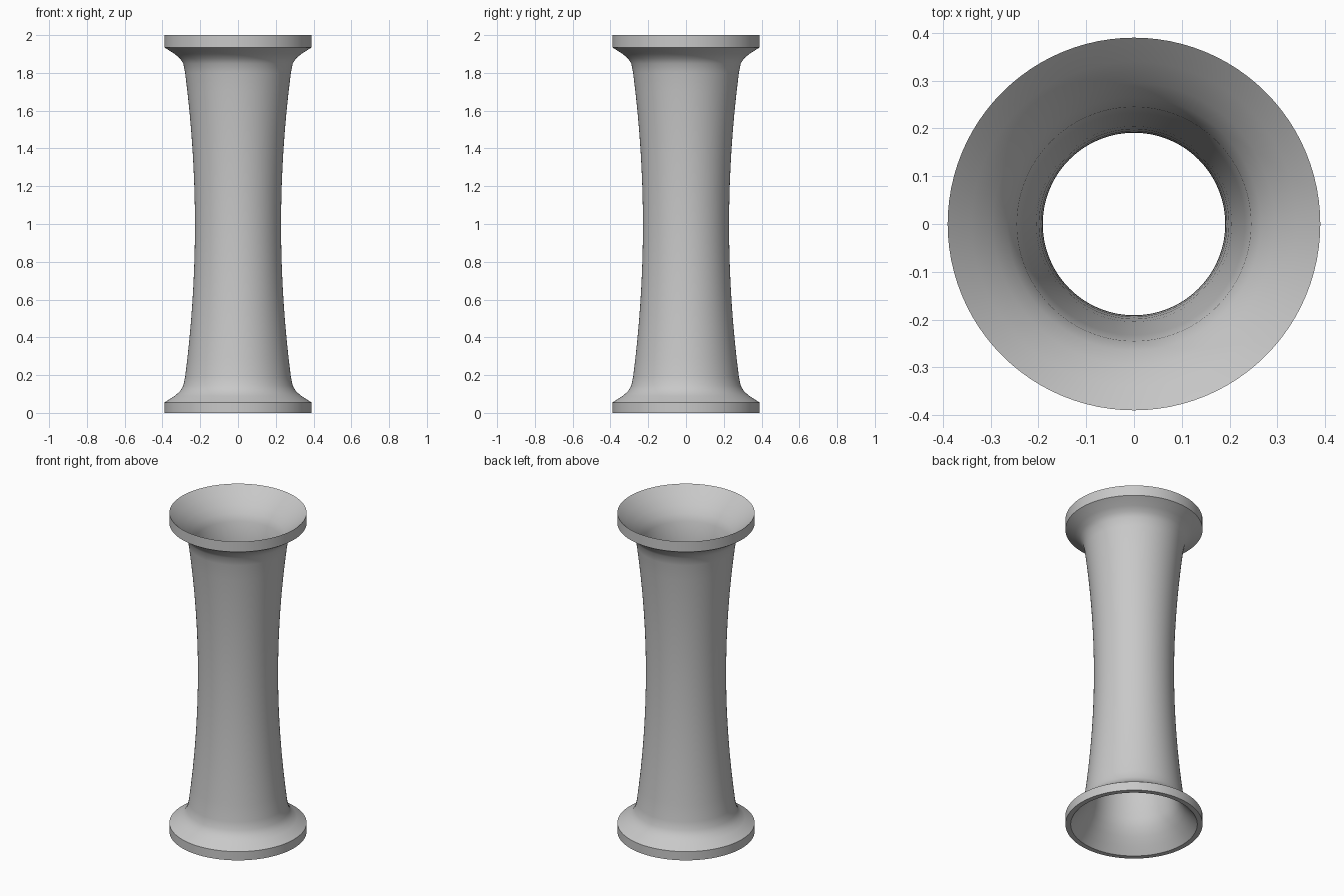
import bpy
import bmesh
import math

SEGMENTS = 96

default = bpy.data.objects.get("Cube")
if default:
    bpy.data.objects.remove(default)

grey = bpy.data.materials.new("plain grey")
grey.use_nodes = True
colour = (0.58, 0.58, 0.58, 1)
grey.diffuse_color = colour
grey.node_tree.nodes["Principled BSDF"].inputs["Base Color"].default_value = colour


def waist(middle, end, low, high, steps=16):
    """Profile of a wall that narrows gently towards mid height."""
    points = []
    for i in range(steps + 1):
        t = 2 * i / steps - 1
        z = low + (high - low) * i / steps
        points.append((middle + (end - middle) * t * t, z))
    return points


def lathe(name, profile):
    """Spin a closed (radius, height) profile around the z axis."""
    bm = bmesh.new()
    rings = []
    for r, z in profile:
        ring = []
        for i in range(SEGMENTS):
            a = math.tau * i / SEGMENTS
            ring.append(bm.verts.new((r * math.cos(a), r * math.sin(a), z)))
        rings.append(ring)
    for k, ring in enumerate(rings):
        other = rings[(k + 1) % len(rings)]
        for i in range(SEGMENTS):
            j = (i + 1) % SEGMENTS
            bm.faces.new((ring[i], ring[j], other[j], other[i]))
    bmesh.ops.recalc_face_normals(bm, faces=bm.faces)
    mesh = bpy.data.meshes.new(name)
    bm.to_mesh(mesh)
    bm.free()
    mesh.materials.append(grey)
    obj = bpy.data.objects.new(name, mesh)
    bpy.context.collection.objects.link(obj)
    bpy.ops.object.select_all(action="DESELECT")
    obj.select_set(True)
    bpy.context.view_layer.objects.active = obj
    bpy.ops.object.shade_smooth_by_angle(angle=math.radians(30))
    return obj


# Outer wall: bottom flange, flare, waisted tube, flare, top flange
bottom_flange = [(0.39, 0), (0.39, 0.055), (0.335, 0.09), (0.308, 0.113), (0.29, 0.143)]
top_flange = [(0.29, 1.85), (0.308, 1.877), (0.335, 1.9), (0.39, 1.935), (0.39, 2)]
outer = bottom_flange + waist(0.228, 0.28, 0.19, 1.8) + top_flange

# Inner wall: knife-edged funnel at the top, flat rim at the bottom
top_funnel = [(0.34, 1.955), (0.295, 1.91), (0.265, 1.87)]
bottom_funnel = [(0.262, 0.13), (0.29, 0.085), (0.325, 0.04), (0.36, 0)]
inner = top_funnel + waist(0.191, 0.245, 0.18, 1.83)[::-1] + bottom_funnel

lathe("flanged_tube", outer + inner)
